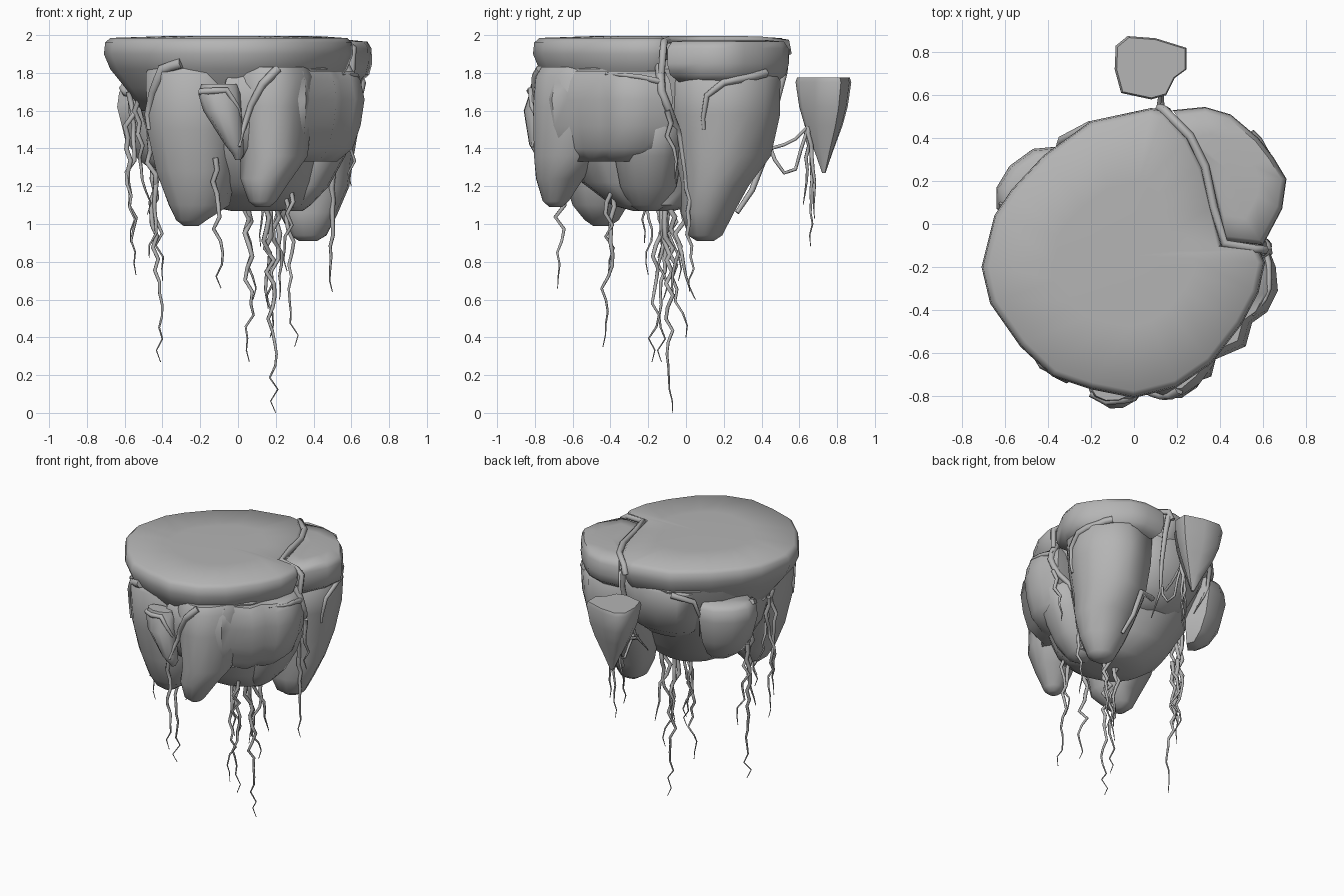
import bpy, math, random
from mathutils import Vector
from mathutils.bvhtree import BVHTree

random.seed(4)
if "Cube" in bpy.data.objects:
    bpy.data.objects.remove(bpy.data.objects["Cube"])

stone = bpy.data.materials.new("stone grey")
stone.use_nodes = True
GREY = (0.46, 0.46, 0.46, 1)
stone.diffuse_color = GREY
stone.node_tree.nodes["Principled BSDF"].inputs["Base Color"].default_value = GREY

all_verts, all_faces = [], []   # gathered rock surface, used to lay roots on it


def loft(name, rings, angle=55):
    """Skin a stack of equal rings, listed from top to bottom, and cap both ends."""
    n = len(rings[0])
    verts = [Vector(p) for ring in rings for p in ring]
    faces = []
    for r in range(len(rings) - 1):
        for i in range(n):
            j = (i + 1) % n
            faces.append((r * n + j, r * n + i, (r + 1) * n + i, (r + 1) * n + j))
    for start, top in ((0, True), ((len(rings) - 1) * n, False)):
        verts.append(sum(verts[start:start + n], Vector()) / n)
        c = len(verts) - 1
        for i in range(n):
            a, b = start + i, start + (i + 1) % n
            faces.append((c, a, b) if top else (c, b, a))
    mesh = bpy.data.meshes.new(name)
    mesh.from_pydata(verts, [], faces)
    mesh.materials.append(stone)
    mesh.shade_smooth()
    mesh.set_sharp_from_angle(angle=math.radians(angle))
    bpy.context.collection.objects.link(bpy.data.objects.new(name, mesh))
    base = len(all_verts)
    all_verts.extend(verts)
    all_faces.extend(tuple(i + base for i in f) for f in faces)


def slab(name, outline, centre, levels):
    """Scale a plan outline about a centre, once for each (z, scale) level."""
    cx, cy = centre
    loft(name, [[(cx + (x - cx) * s, cy + (y - cy) * s, z) for x, y in outline]
                for z, s in levels])


def lobe(name, levels, n=14, rough=0.06):
    """Rocky column from (z, cx, cy, rx, ry) levels, with ribs and rounded ends."""
    z, cx, cy, rx, ry = levels[0]
    shoulder = (z + .05, cx, cy, rx * .85, ry * .85)
    z, cx, cy, rx, ry = levels[-1]
    tip = (z - .03, cx, cy, rx * .5, ry * .5)
    rib = [1 + random.uniform(-rough, rough) for _ in range(n)]
    rings = []
    for z, cx, cy, rx, ry in [shoulder, *levels, tip]:
        ring = []
        for i in range(n):
            a = math.tau * i / n
            k = rib[i] + random.uniform(-rough, rough) * 0.4
            ring.append((cx + rx * k * math.cos(a), cy + ry * k * math.sin(a), z))
        rings.append(ring)
    loft(name, rings)


def root(name, pts, thick, tip=0.15):
    """Tapered angular root along a path."""
    cu = bpy.data.curves.new(name, "CURVE")
    cu.dimensions = "3D"
    cu.bevel_depth = thick
    cu.bevel_resolution = 1
    cu.use_fill_caps = True
    sp = cu.splines.new("POLY")
    sp.points.add(len(pts) - 1)
    for i, p in enumerate(pts):
        sp.points[i].co = (*p, 1)
        sp.points[i].radius = 1 + (tip - 1) * (i / (len(pts) - 1)) ** 1.5
    cu.materials.append(stone)
    bpy.context.collection.objects.link(bpy.data.objects.new(name, cu))


def hanging_root(name, start, end, thick=0.015, wobble=0.026):
    a, b = Vector(start), Vector(end)
    steps = max(5, int((a - b).length / 0.06))
    pts = []
    for i in range(steps + 1):
        side = wobble if 0 < i < steps else 0
        off = Vector((random.uniform(-side, side), random.uniform(-side, side), 0))
        pts.append(a.lerp(b, i / steps) + off)
    root(name, pts, thick)


# Top slabs, split by the crack
slab("main_slab",
     [(-.71, -.2), (-.67, -.37), (-.53, -.57), (-.38, -.71), (-.2, -.77), (0, -.81),
      (.2, -.76), (.36, -.65), (.5, -.47), (.58, -.32), (.61, -.18), (.58, -.12),
      (.41, -.1), (.37, .08), (.32, .27), (.25, .41), (.14, .53), (.08, .54),
      (-.2, .48), (-.42, .32), (-.57, .16), (-.65, .04)],
     (-.04, -.15), [(1.995, .5), (1.985, .95), (1.96, .99), (1.9, 1), (1.82, .95), (1.72, .83), (1.6, .7)])
slab("cracked_slab",
     [(.18, .53), (.27, .41), (.34, .27), (.39, .08), (.43, -.08), (.6, -.1), (.69, .07),
      (.71, .21), (.65, .31), (.58, .4), (.45, .51), (.33, .545)],
     (.4, .22), [(1.975, .6), (1.965, .92), (1.93, .99), (1.85, 1), (1.79, .95), (1.75, .8)])

# Hanging rock body
lobe("core_rock", [(1.82, 0, -.13, .56, .6), (1.65, 0, -.14, .53, .56), (1.4, .01, -.19, .46, .45),
                   (1.22, .04, -.19, .38, .35), (1.1, .1, -.17, .28, .22)], 20, .04)
lobe("left_lobe", [(1.8, -.23, -.43, .27, .32), (1.5, -.24, -.43, .25, .29), (1.28, -.23, -.44, .21, .23),
                   (1.1, -.21, -.46, .16, .15), (1.02, -.25, -.45, .08, .09)])
lobe("front_lobe", [(1.78, .18, -.55, .22, .26), (1.62, .18, -.57, .2, .25), (1.36, .19, -.62, .17, .19),
                    (1.24, .15, -.67, .13, .13), (1.12, .13, -.69, .07, .07)])
lobe("right_lobe", [(1.76, .39, .2, .27, .3), (1.58, .39, .2, .26, .29), (1.36, .38, .19, .24, .25),
                    (1.2, .38, .15, .21, .18), (1.06, .37, .11, .16, .14), (.94, .37, .1, .1, .09)])
lobe("middle_lobe", [(1.5, .42, -.2, .2, .2), (1.36, .4, -.2, .18, .18),
                     (1.2, .35, -.2, .14, .15), (1.1, .3, -.2, .09, .1)])
lobe("back_lobe", [(1.8, 0, .22, .36, .27), (1.6, .01, .2, .33, .25), (1.46, .02, .17, .27, .21),
                   (1.38, .04, .13, .19, .15)])

# Stepped wall around the front right side
slab("side_wall",
     [(-.08, -.76), (.1, -.79), (.25, -.75), (.36, -.71), (.38, -.63), (.52, -.57), (.55, -.46),
      (.62, -.41), (.67, -.31), (.66, -.2), (.61, -.07), (.2, -.08), (-.1, -.4)],
     (.25, -.38), [(1.81, .86), (1.76, .95), (1.66, 1), (1.52, .95), (1.4, .85), (1.33, .65)])

# Rock plates leaning on the body
lobe("front_plate", [(1.69, -.1, -.77, .11, .06), (1.6, -.08, -.78, .1, .08),
                     (1.42, -.02, -.77, .05, .06), (1.37, 0, -.76, .03, .04)], 10)
slab("back_left_plate",
     [(-.36, .36), (-.47, .35), (-.58, .27), (-.64, .17), (-.64, .07), (-.5, -.02), (-.28, .2)],
     (-.36, .13), [(1.73, .84), (1.7, .96), (1.62, 1), (1.45, .85), (1.34, .6), (1.28, .3)])

# Small floating rock
slab("floating_rock",
     [(-.09, .72), (-.06, .61), (.08, .58), (.15, .6), (.19, .68), (.245, .72), (.245, .82),
      (.1, .865), (-.03, .875), (-.085, .83)],
     (.1, .73), [(1.775, .95), (1.75, 1), (1.62, .87), (1.52, .68), (1.38, .32), (1.27, .06)])

# Roots laid on the rock surface: cast from one side onto the rocks
tree = BVHTree.FromPolygons(all_verts, all_faces)


def draped_root(name, path, side, thick=0.025):
    """Path holds (x, z) seen from the front, or (y, z) seen from a side."""
    pts = []
    for k in range(len(path) - 1):
        for t in (0, .5):
            u, z = Vector(path[k]).lerp(Vector(path[k + 1]), t)
            start, way = {"front": ((u, -2, z), (0, 1, 0)), "right": ((2, u, z), (-1, 0, 0)),
                          "left": ((-2, u, z), (1, 0, 0))}[side]
            hit = tree.ray_cast(Vector(start), Vector(way))[0]
            if hit and (not pts or (hit - pts[-1]).length < 0.3):
                pts.append(hit)
    root(name, pts, thick, 0.4)


root("crack_root", [(.12, .54, 1.9), (.14, .53, 1.96), (.26, .41, 1.97), (.33, .27, 1.975),
                    (.37, .08, 1.975), (.42, -.09, 1.975), (.56, -.115, 1.965),
                    (.61, -.12, 1.93), (.6, -.13, 1.8)], .022, .9)
draped_root("right_long_root", [(-.14, 1.84), (-.13, 1.7), (-.08, 1.58), (-.03, 1.46), (0, 1.25), (0, 1.2)], "right")
draped_root("right_hook_root", [(.42, 1.8), (.35, 1.78), (.2, 1.75), (.11, 1.68), (.09, 1.56), (.1, 1.44)], "right")
draped_root("right_rim_root", [(-.12, 1.75), (-.25, 1.78), (-.35, 1.79), (-.5, 1.8)], "right", .018)
draped_root("front_long_root", [(.21, 1.82), (.13, 1.74), (.07, 1.63), (.02, 1.48), (-.01, 1.34)], "front")
draped_root("front_hook_root", [(-.2, 1.7), (-.06, 1.71), (0, 1.62), (.03, 1.52)], "front", .02)
draped_root("left_long_root", [(-.3, 1.85), (-.4, 1.82), (-.45, 1.7), (-.48, 1.58), (-.46, 1.42)], "front", .03)
draped_root("left_side_root", [(.1, 1.72), (0, 1.68), (-.1, 1.55), (-.15, 1.4), (-.18, 1.25)], "left")
root("back_left_root", [(-.2, .46, 1.8), (-.34, .39, 1.76), (-.36, .34, 1.62), (-.3, .27, 1.45)], .022)
root("back_root", [(.14, .53, 1.93), (.16, .52, 1.8), (.15, .47, 1.6), (.12, .42, 1.4), (.1, .3, 1.25)], .022)
root("back_step_root", [(.14, .36, 1.36), (.28, .41, 1.34), (.3, .35, 1.18), (.33, .27, 1.06)], .02, .6)

# Roots reaching across to the floating rock
root("bridge_root", [(.12, .44, 1.42), (.14, .47, 1.34), (.14, .52, 1.27), (.13, .58, 1.29),
                     (.13, .61, 1.4), (.12, .65, 1.52)], .01, .9)
root("upper_bridge_root", [(.1, .45, 1.4), (.11, .52, 1.42), (.12, .58, 1.45), (.12, .65, 1.52)], .01, .9)
for i, end in enumerate([(.12, .66, .88), (.08, .62, 1.1), (.15, .68, 1.03)]):
    hanging_root(f"floating_rock_root_{i + 1}", (.12, .65, 1.54), end, .013, .014)

# Roots hanging below and beside the body
for i, (start, end) in enumerate([
        ((.16, -.1, 1.12), (.2, -.07, .0)), ((.14, -.13, 1.1), (.17, 0, .4)),
        ((.2, -.1, 1.1), (.22, .05, .6)), ((.22, -.02, 1.08), (.16, -.1, .55)),
        ((.05, -.13, 1.2), (.06, -.18, .27)), ((.03, -.14, 1.15), (.08, -.12, .6)),
        ((-.45, -.08, 1.3), (-.41, -.13, .27)), ((-.42, -.1, 1.28), (-.47, -.15, .82)),
        ((-.47, -.12, 1.45), (-.4, -.04, .7)), ((-.58, -.2, 1.7), (-.54, -.2, .73)),
        ((-.55, -.25, 1.72), (-.48, -.15, 1.05)), ((-.57, -.16, 1.65), (-.57, -.22, .9)),
        ((.26, -.38, 1.4), (.3, -.44, .35)), ((.29, -.4, 1.3), (.26, -.41, .75)),
        ((-.12, -.66, 1.35), (-.09, -.68, .66)), ((.5, .0, 1.25), (.5, .02, .64)),
        ((.63, -.1, 1.6), (.6, -.05, 1.2))]):
    hanging_root(f"hanging_root_{i + 1}", start, end)
